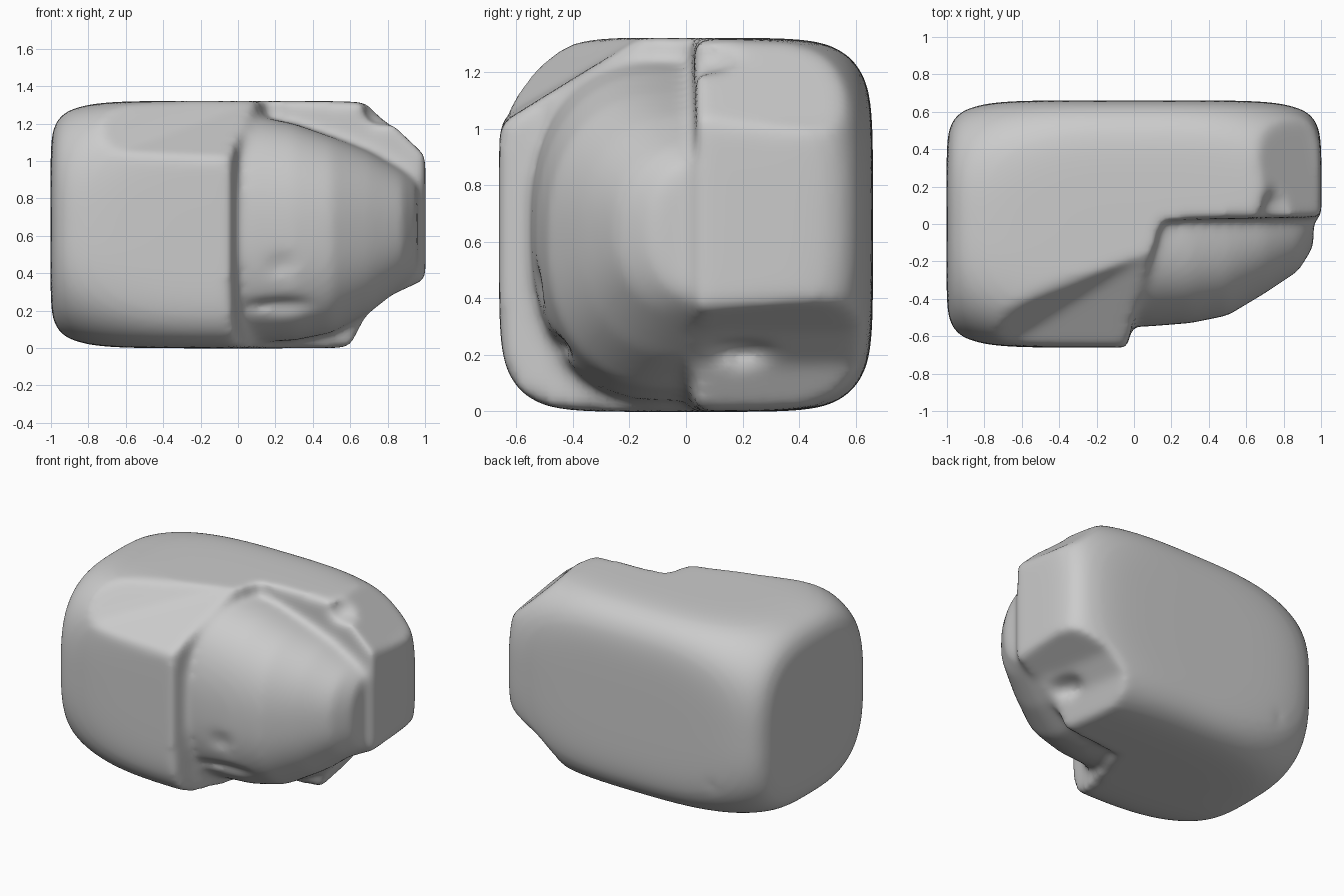
import bpy, bmesh, math
from mathutils import Vector

default = bpy.data.objects.get("Cube")
if default:
    bpy.data.objects.remove(default, do_unlink=True)


def add_object(name, bm):
    bmesh.ops.recalc_face_normals(bm, faces=bm.faces)
    mesh = bpy.data.meshes.new(name)
    bm.to_mesh(mesh)
    bm.free()
    obj = bpy.data.objects.new(name, mesh)
    bpy.context.collection.objects.link(obj)
    return obj


def clipped_ellipsoid(name, center, radii, limits, power, blend):
    """Superellipsoid whose bulging sides are softly flattened by a box."""
    bm = bmesh.new()
    bmesh.ops.create_icosphere(bm, subdivisions=6, radius=1)
    for v in bm.verts:
        d = v.co.normalized()
        reach = sum(abs(a / r) ** power for a, r in zip(d, radii)) ** (-1 / power)
        flat = min(h / max(abs(a), 1e-6) for a, h in zip(d, limits))
        v.co = Vector(center) + d * (reach ** -blend + flat ** -blend) ** (-1 / blend)
    return add_object(name, bm)


def loft(name, sections, sides=64):
    """Rounded-square rings along x: (x, y_min, y_max, z_min, z_max, squareness)."""
    bm = bmesh.new()
    rings = []
    for x, y0, y1, z0, z1, n in sections:
        ring = []
        for i in range(sides):
            a = math.tau * (i + 0.5) / sides
            c, s = math.cos(a), math.sin(a)
            r = (abs(c) ** n + abs(s) ** n) ** (-1 / n)
            ring.append(bm.verts.new((x, (y0 + y1 + (y1 - y0) * r * c) / 2,
                                      (z0 + z1 + (z1 - z0) * r * s) / 2)))
        rings.append(ring)
    for a, b in zip(rings, rings[1:]):
        for i in range(sides):
            j = (i + 1) % sides
            bm.faces.new((a[i], a[j], b[j], b[i]))
    bm.faces.new(rings[0])
    bm.faces.new(rings[-1])
    return add_object(name, bm)


def hull(name, points):
    bm = bmesh.new()
    for p in points:
        bm.verts.new(p)
    bmesh.ops.convex_hull(bm, input=bm.verts)
    return add_object(name, bm)


def ellipsoid(name, center, radii):
    bm = bmesh.new()
    bmesh.ops.create_icosphere(bm, subdivisions=3, radius=1)
    for v in bm.verts:
        v.co = Vector(center) + Vector(a * b for a, b in zip(v.co, radii))
    return add_object(name, bm)


# Main block, rounded all over with flattened sides
block = clipped_ellipsoid("broken_block", (0, 0, 0.66), (1.2, 0.74, 0.74),
                          (1.003, 0.663, 0.663), 3, 26)

# Chamfers above and below the +x end, deeper toward the back
chamfer_ends = ((-0.2, 0.03), (0.15, 0), (0.8, -0.14))
top_chamfer = hull("top_chamfer", [
    (x + shift, y, z) for y, shift in chamfer_ends
    for x, z in ((0.70, 1.33), (0.83, 1.21), (1.03, 1.02), (1.4, 0.8), (1.4, 1.5), (0.7, 1.5))])
bottom_chamfer = hull("bottom_chamfer", [
    (x + shift, y, z) for y, shift in chamfer_ends
    for x, z in ((0.60, -0.02), (0.70, 0.17), (0.83, 0.28), (1.03, 0.37),
                 (1.4, 0.5), (1.4, -0.2), (0.6, -0.2))])

# Broken-out front corner
corner_cut = hull("corner_cut", [
    (x, y, z) for z in (-0.2, 1.5)
    for x, y in ((-0.04, -1), (-0.04, -0.68), (0.0, -0.5), (0.15, 0.02),
                 (1.2, 0.04), (1.2, -1))])

# Sloping break along the upper front edge
slope_cut = hull("slope_cut", [
    (-0.75, -0.44, 1.34), (0.12, -0.13, 1.34),
    (-0.75, -0.69, 1.02), (0.12, -0.69, 0.99),
    (-0.75, -0.9, 1.5), (0.12, -0.9, 1.5)])

# Bulging inner core exposed by the break
core = loft("core", [
    (-0.15, -0.52, 0.4, 0.03, 1.23, 2.4),
    (0.05, -0.55, 0.4, 0.03, 1.25, 2.4),
    (0.30, -0.53, 0.4, 0.04, 1.20, 2.4),
    (0.50, -0.49, 0.4, 0.08, 1.13, 2.4),
    (0.70, -0.37, 0.4, 0.19, 1.05, 2.4),
    (0.88, -0.25, 0.4, 0.33, 0.95, 2.4),
    (0.96, -0.12, 0.4, 0.38, 0.90, 2.4),
])

# Small dents and grooves
dents = [
    ellipsoid("front_groove", (0.28, -0.48, 0.22), (0.28, 0.08, 0.05)),
    ellipsoid("front_hollow", (0.25, -0.60, 0.42), (0.17, 0.10, 0.14)),
    ellipsoid("top_notch", (0.77, 0.05, 1.27), (0.10, 0.14, 0.08)),
    ellipsoid("under_hollow", (0.76, 0.20, 0.20), (0.13, 0.14, 0.06)),
    ellipsoid("back_dent", (-0.65, 0.68, 0.28), (0.06, 0.05, 0.07)),
]

# Combine, fuse and soften
helpers = [top_chamfer, bottom_chamfer, corner_cut, slope_cut, core] + dents
for tool in helpers:
    tool.hide_render = True
    mod = block.modifiers.new(tool.name, 'BOOLEAN')
    mod.operation = 'UNION' if tool is core else 'DIFFERENCE'
    mod.solver = 'EXACT'
    mod.object = tool
remesh = block.modifiers.new("fuse", 'REMESH')
remesh.mode = 'VOXEL'
remesh.voxel_size = 0.022
remesh.use_smooth_shade = True
soften = block.modifiers.new("soften", 'SMOOTH')
soften.factor = 0.5
soften.iterations = 18

# Bake the result and discard the helper shapes
bpy.context.view_layer.update()
graph = bpy.context.evaluated_depsgraph_get()
baked = bpy.data.meshes.new_from_object(block.evaluated_get(graph))
block.modifiers.clear()
block.data = baked
for tool in helpers:
    bpy.data.objects.remove(tool, do_unlink=True)

# Plain grey finish
grey = bpy.data.materials.new("plain_grey")
grey.use_nodes = True
color = (0.6, 0.6, 0.6, 1)
grey.diffuse_color = color
grey.node_tree.nodes["Principled BSDF"].inputs["Base Color"].default_value = color
baked.materials.clear()
baked.materials.append(grey)
for poly in baked.polygons:
    poly.use_smooth = True
